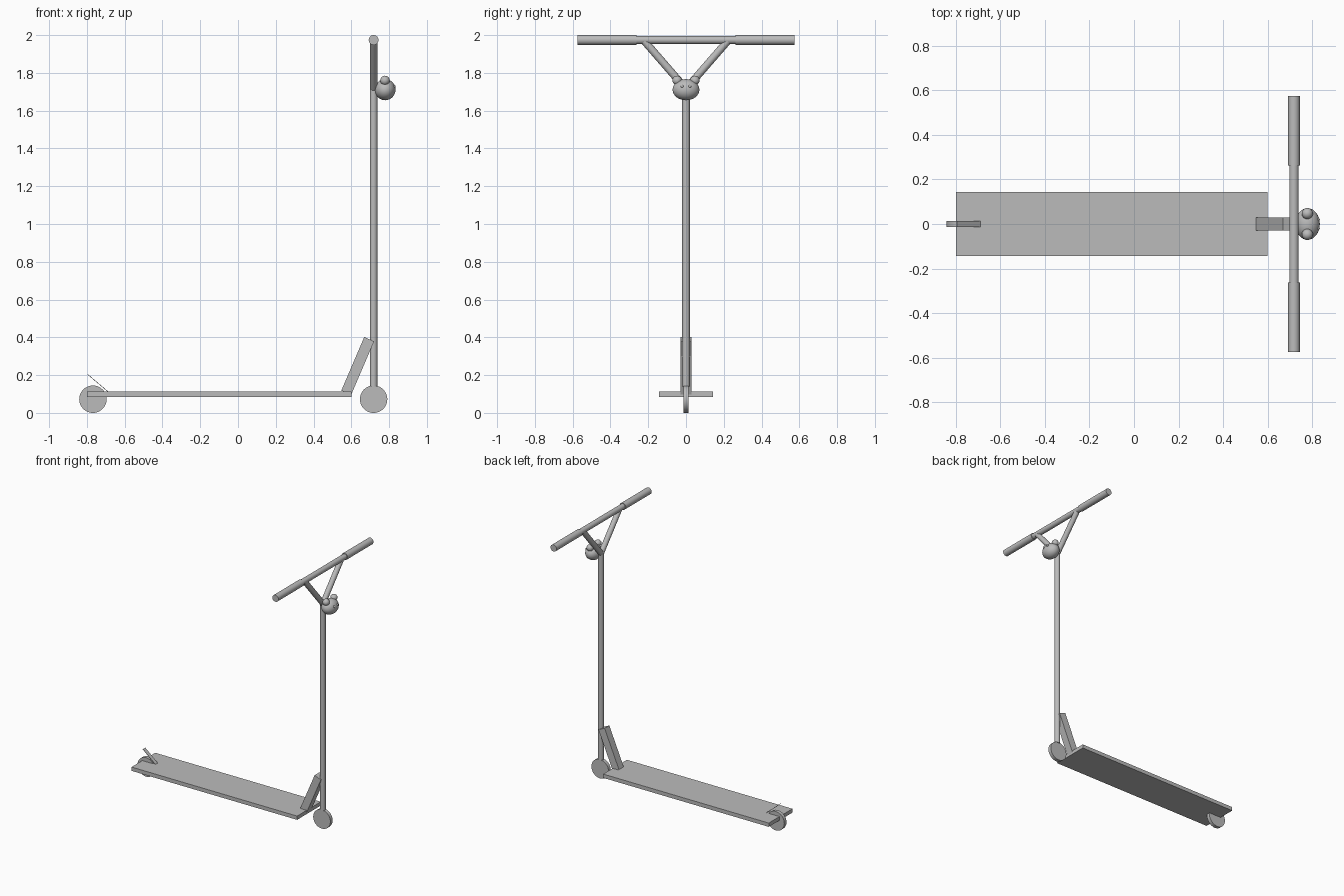
import bpy
import math
from mathutils import Vector

cube = bpy.data.objects.get("Cube")
if cube:
    bpy.data.objects.remove(cube, do_unlink=True)

grey = bpy.data.materials.new("plain_grey")
grey.use_nodes = True
grey.diffuse_color = (0.5, 0.5, 0.5, 1)
grey.node_tree.nodes["Principled BSDF"].inputs["Base Color"].default_value = (0.5, 0.5, 0.5, 1)


def finish(name, smooth=True):
    """Name the new object, colour it and shade it."""
    obj = bpy.context.object
    obj.name = name
    obj.data.materials.append(grey)
    bpy.ops.object.transform_apply(location=False, rotation=True, scale=True)
    if smooth:
        bpy.ops.object.shade_smooth_by_angle(angle=math.radians(40))
    return obj


def tube(name, start, end, radius, sides=32):
    """Cylinder running between two points."""
    a, b = Vector(start), Vector(end)
    bpy.ops.mesh.primitive_cylinder_add(vertices=sides, radius=radius, depth=(b - a).length,
                                        location=(a + b) / 2)
    bpy.context.object.rotation_euler = (b - a).to_track_quat('Z', 'Y').to_euler()
    return finish(name)


def box(name, centre, size, tilt=0):
    """Box tilted about the y axis."""
    bpy.ops.mesh.primitive_cube_add(size=1, location=centre, rotation=(0, tilt, 0))
    bpy.context.object.scale = size
    return finish(name, smooth=False)


def ball(name, centre, radii):
    bpy.ops.mesh.primitive_uv_sphere_add(segments=32, ring_count=16, radius=1, location=centre)
    bpy.context.object.scale = radii
    return finish(name)


def strut(name, start, end, width, thickness):
    """Flat bar in the xz plane between two points."""
    a, b = Vector(start), Vector(end)
    d = b - a
    return box(name, (a + b) / 2, (thickness, width, d.length), math.atan2(d.x, d.z))


STEM = 0.718   # x of the steering column
BAR = 1.974    # height of the handlebar

# Deck, neck brace and rear brake plate
box("deck", (-0.1, 0, 0.0995), (1.4, 0.286, 0.029))
strut("neck_brace", (0.573, 0, 0.107), (0.6945, 0, 0.39), 0.057, 0.057)
strut("brake_plate", (-0.69, 0, 0.114), (-0.795, 0, 0.203), 0.029, 0.003)

# Wheels
for name, x in (("rear_wheel", -0.768), ("front_wheel", STEM)):
    tube(name, (x, -0.0135, 0.0725), (x, 0.0135, 0.0725), 0.0725, 48)

# Steering column and handlebar
tube("steering_column", (STEM, 0, 0.14), (STEM, 0, 1.715), 0.02)
tube("handlebar", (STEM, -0.3, BAR), (STEM, 0.3, BAR), 0.021)

# Head of the small animal ornament
ball("ornament_head", (0.779, 0, 1.711), (0.055, 0.071, 0.056))

# Paired parts on both sides
for side, s in (("left", 1), ("right", -1)):
    tube(side + "_grip", (STEM, s * 0.262, BAR), (STEM, s * 0.574, BAR), 0.026)
    tube(side + "_bar_brace", (STEM, 0, 1.715), (STEM, s * 0.22, 1.968), 0.02)
    ball(side + "_ornament_ear", (0.778, s * 0.047, 1.76), (0.025, 0.025, 0.025))
    ball(side + "_ornament_eye", (0.826, s * 0.02, 1.728), (0.008, 0.008, 0.008))
